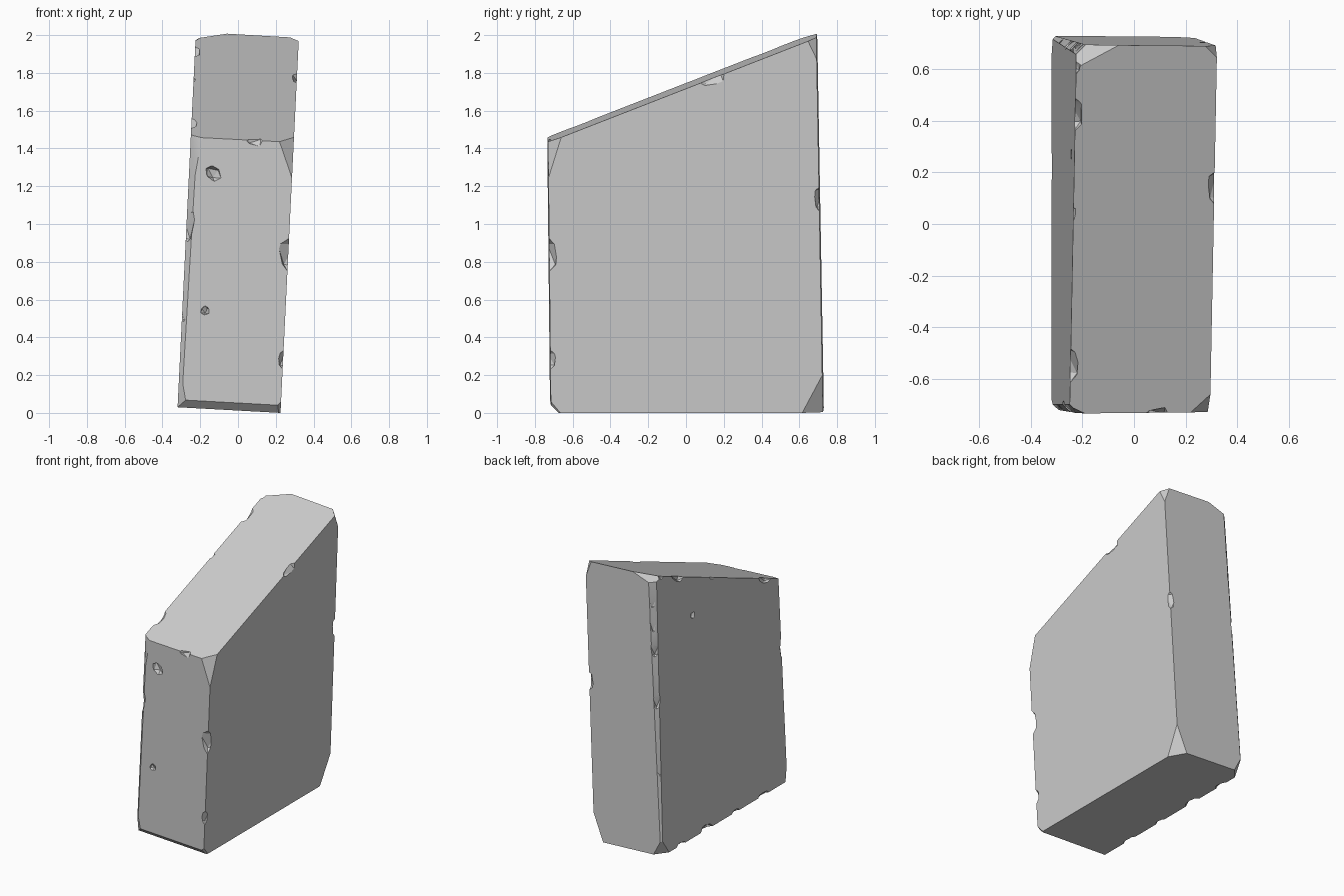
import bpy, bmesh, random
from math import radians
from mathutils import Vector, Matrix

random.seed(4)
cube = bpy.data.objects.get("Cube")
if cube:
    bpy.data.objects.remove(cube, do_unlink=True)

# Leaning slab corners: front/back, bottom/top, left/right as seen from the front
P = {k: Vector(v) for k, v in {
    "FBL": (-.32, -.72, .03), "FBR": (.225, -.715, 0),
    "BBL": (-.32, .73, .03), "BBR": (.225, .725, 0),
    "FTL": (-.25, -.735, 1.46), "FTR": (.295, -.735, 1.43),
    "BTL": (-.23, .70, 2.015), "BTR": (.325, .69, 1.985)}.items()}
centre = sum(P.values(), Vector()) / len(P)
flip = dict(zip("FBTLR", "BFBRL"))


def neighbours(key):
    """Corners reached along x, y and z."""
    x = key[:2] + ("R" if key[2] == "L" else "L")
    y = ("B" if key[0] == "F" else "F") + key[1:]
    z = key[0] + ("B" if key[1] == "T" else "T") + key[2]
    return [P[x], P[y], P[z]]


def along(key, axis, dist):
    return P[key] + (neighbours(key)[axis] - P[key]).normalized() * dist


def slice_off(bm, a, b, c):
    """Remove everything outside the plane through three points."""
    n = (b - a).cross(c - a).normalized()
    if n.dot(centre - a) > 0:
        n.negate()
    bmesh.ops.bisect_plane(bm, geom=bm.verts[:] + bm.edges[:] + bm.faces[:],
                           plane_co=a, plane_no=n, clear_outer=True)
    rim = [e for e in bm.edges if e.is_boundary]
    if rim:
        bmesh.ops.contextual_create(bm, geom=rim)


# Stone block cut by its six faces
bm = bmesh.new()
bmesh.ops.create_cube(bm, size=6)
for face in (("FBL", "FBR", "FTL"), ("BBL", "BBR", "BTR"), ("FBL", "BBL", "FTL"),
             ("FBR", "BBR", "FTR"), ("FBL", "FBR", "BBR"), ("FTL", "FTR", "BTR")):
    slice_off(bm, *[P[k] for k in face])

# Worn corners: wear along x, y and z
for key, wear in {"FTR": (.08, .08, .2), "FTL": (.06, .03, .45), "BTR": (.05, .05, .12),
                  "BTL": (.17, .1, .07), "FBR": (.05, .05, .06), "FBL": (.05, .04, .22),
                  "BBR": (.07, .11, .2), "BBL": (.07, .08, .12)}.items():
    slice_off(bm, *[along(key, i, d) for i, d in enumerate(wear)])

# Worn edges: start corner, end corner, and wear at either end
for a, b, axes, wa, wb in (("FBL", "FBR", (1, 2), .04, .04), ("FBL", "FTL", (0, 1), .02, .035),
                           ("BBL", "BTL", (0, 1), .01, .05)):
    slice_off(bm, along(a, axes[0], wa), along(a, axes[1], wa), along(b, axes[0], wb))

stone_mesh = bpy.data.meshes.new("stone_block")
bmesh.ops.recalc_face_normals(bm, faces=bm.faces)
bm.to_mesh(stone_mesh)
bm.free()
stone = bpy.data.objects.new("stone_block", stone_mesh)
bpy.context.collection.objects.link(stone)

# Chips knocked out of the edges and faces, as faceted lumps
chips = bmesh.new()


def chip(pos, out, run, r, stretch=1.5, sink=.5):
    z = run.normalized()
    x = (out - z * out.dot(z)).normalized()
    y = z.cross(x)
    basis = Matrix((x, y, z)).transposed()
    m = (Matrix.Translation(pos + x * r * sink) @ basis.to_4x4()
         @ Matrix.Diagonal((r, r, r * stretch, 1)))
    made = bmesh.ops.create_icosphere(chips, subdivisions=1, radius=1, matrix=m)
    for v in made["verts"]:
        v.co += Vector([random.uniform(-.15, .15) * r for _ in range(3)])


# Edge chips: position along the edge and size
for a, b, spots in (
        ("FBL", "FTL", ((.35, .06), (.68, .1), (.85, .05))),
        ("FBR", "FTR", ((.2, .05), (.59, .09))),
        ("BBR", "BTR", ((.57, .07),)),
        ("BBL", "BTL", ((.3, .05), (.56, .08), (.74, .08), (.83, .08), (.92, .1))),
        ("FTL", "BTL", ((.13, .07), (.54, .035), (.81, .07), (.95, .06))),
        ("FTR", "BTR", ((.61, .07),)),
        ("FTL", "FTR", ((.62, .045),)),
        ("FBL", "BBL", ((.2, .06), (.42, .05), (.65, .07), (.85, .05))),
        ("FBL", "FBR", ((.4, .05), (.8, .06)))):
    run = P[b] - P[a]
    middle = (P[a] + P[b]) / 2 - centre
    out = Vector((middle.x * 2.6, middle.y, middle.z * .75))
    for t, r in spots:
        chip(P[a].lerp(P[b], t), out, run, r)

# Small pits in the front and left-hand broad faces
up = Vector((0, 0, 1))
for pos, out, r in (((-.13, -.73, 1.27), (0, -1, 0), .045),
                    ((-.175, -.72, .54), (0, -1, 0), .025),
                    ((-.25, .27, 1.58), (-1, 0, 0), .03)):
    chip(Vector(pos), Vector(out), up, r, 1, .2)

chip_mesh = bpy.data.meshes.new("chip_cutter")
chips.to_mesh(chip_mesh)
chips.free()
cutter = bpy.data.objects.new("chip_cutter", chip_mesh)
bpy.context.collection.objects.link(cutter)
cutter.hide_render = True

cut = stone.modifiers.new("chips", "BOOLEAN")
cut.operation = "DIFFERENCE"
cut.solver = "EXACT"
cut.use_self = True
cut.object = cutter
bpy.context.view_layer.objects.active = stone
stone.select_set(True)
bpy.ops.object.modifier_apply(modifier=cut.name)
bpy.data.objects.remove(cutter, do_unlink=True)
bpy.ops.object.shade_smooth_by_angle(angle=radians(25))

# Plain grey stone
grey = bpy.data.materials.new("grey_stone")
grey.use_nodes = True
colour = (.6, .6, .6, 1)
grey.diffuse_color = colour
grey.node_tree.nodes["Principled BSDF"].inputs["Base Color"].default_value = colour
stone.data.materials.clear()
stone.data.materials.append(grey)
